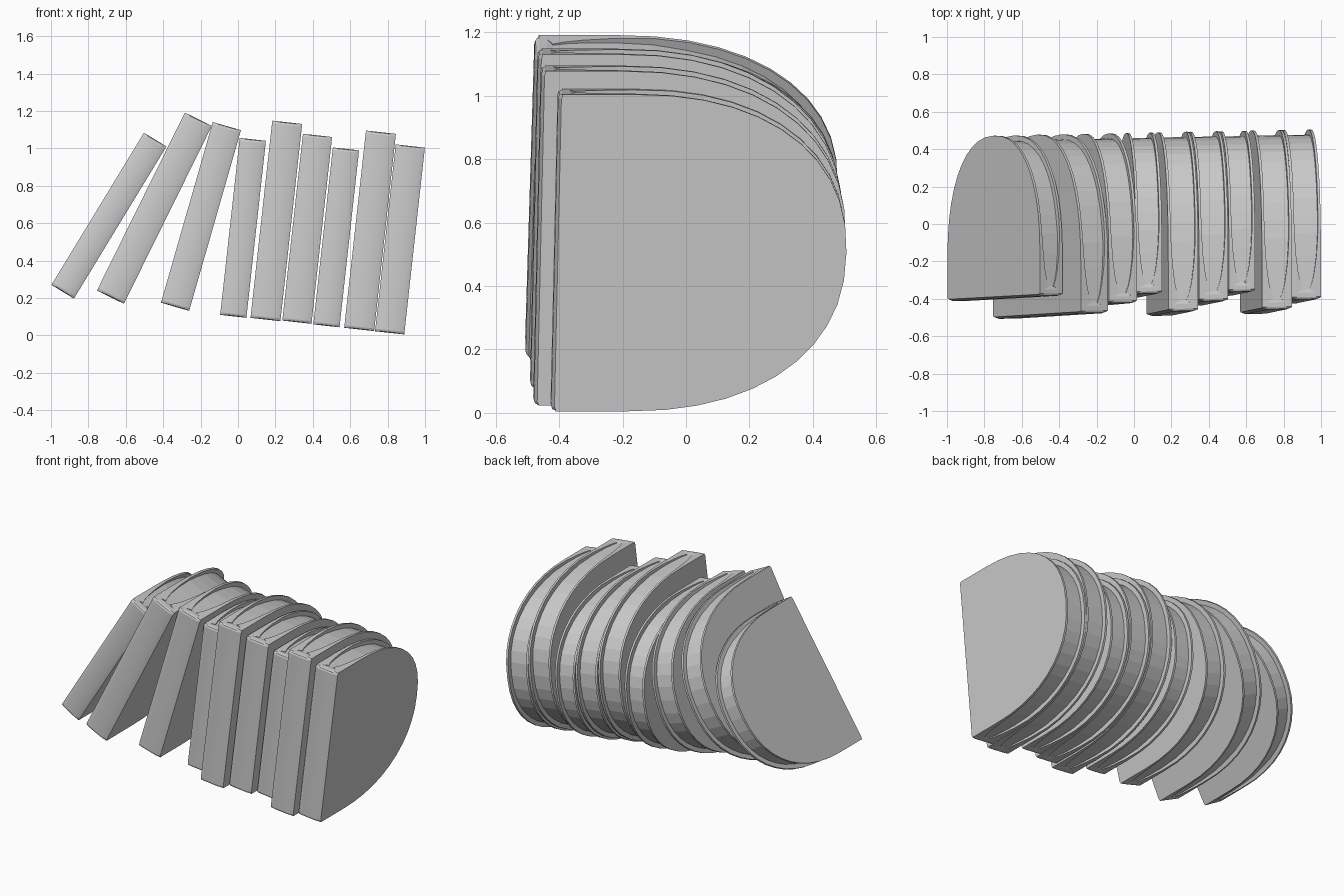
import bpy
import bmesh
from math import sin, cos, pi, radians, sqrt
from mathutils import Vector, Matrix

if "Cube" in bpy.data.objects:
    bpy.data.objects.remove(bpy.data.objects["Cube"], do_unlink=True)

grey = bpy.data.materials.new("plain_grey")
grey.use_nodes = True
COLOUR = (0.6, 0.6, 0.6, 1)
grey.diffuse_color = COLOUR
grey.node_tree.nodes["Principled BSDF"].inputs["Base Color"].default_value = COLOUR

FRONT_STEPS = (0.04, 0.06, 0.1, 0.16)   # stations on the straight part, by depth
STEPS = 11                              # facets on each quarter of the curve
LIP = 0.014                             # cover thickness at the back


def d_outline(depth, height):
    """Rounded D from the top front corner round the back to the bottom."""
    half, straight, power = height / 2, 0.26 * depth, 2 / 2.25
    top = [(0, half - 0.014), (0.004, half - 0.004), (0.014, half)]
    top += [(f * depth, half) for f in FRONT_STEPS]
    for i in range(STEPS):
        a = pi / 2 * (1 - i / STEPS)
        top.append((straight + (depth - straight) * max(cos(a), 0) ** power,
                    half * sin(a) ** power))
    return top + [(depth, 0)] + [(y, -z) for y, z in reversed(top)]


def make_book(name, height, thick, x, z, lean):
    depth, w = 0.915 * height, thick / 2
    points = [Vector(p) for p in d_outline(depth, height)]
    bm = bmesh.new()
    rows = []
    for i, p in enumerate(points):
        along = points[min(i + 1, len(points) - 1)] - points[max(i - 1, 0)]
        inward = Vector((along.y, -along.x)).normalized()
        u = min(1, (p.x / depth - 0.045) / 0.45)
        if u > 0:      # page recess widens and deepens away from the spine
            h = (w - LIP) * sqrt(1 - (1 - u) ** 2)
            q = p + inward * (0.004 + 0.024 * u)
            section = [(-w, p), (-h, p), (-h, q), (h, q), (h, p), (w, p)]
        else:          # spine, bulging slightly in the middle
            edge = p + Vector((0.01, 0)) if p.x < 0.01 else p
            h = 0.65 * w
            section = [(-w, edge), (-h, p), (-h, p), (h, p), (h, p), (w, edge)]
        rows.append([bm.verts.new((sx, s.x, s.y)) for sx, s in section])
    spine = []
    for i, row in enumerate(rows):
        after = rows[(i + 1) % len(rows)]
        for k in range(len(row) - 1):
            face = bm.faces.new((row[k], row[k + 1], after[k + 1], after[k]))
            face.smooth = i == len(rows) - 1
    # flat covers
    bm.faces.new([r[0] for r in rows])
    bm.faces.new([r[-1] for r in reversed(rows)])
    bmesh.ops.remove_doubles(bm, verts=bm.verts, dist=0.0003)
    bmesh.ops.recalc_face_normals(bm, faces=bm.faces)
    # lean sideways, then skew slightly so the row drifts back
    bm.transform(Matrix.Translation((x, 0.485 - depth, z))
                 @ Matrix.Rotation(radians(lean), 4, 'Y'))
    for v in bm.verts:
        v.co.y += 0.022 * v.co.x + 0.02 * (v.co.z - 0.5)
    mesh = bpy.data.meshes.new(name)
    bm.to_mesh(mesh)
    bm.free()
    mesh.materials.append(grey)
    bpy.context.collection.objects.link(bpy.data.objects.new(name, mesh))


SIZES = {"small": (0.952, 0.141), "large": (1.061, 0.161), "medium": (1.005, 0.157)}
# size, centre x, centre z, sideways lean
ROW = [("small", -0.69, 0.64, 31.3), ("large", -0.447, 0.68, 26.3),
       ("medium", -0.198, 0.636, 16), ("small", 0.027, 0.575, 6.3),
       ("large", 0.205, 0.612, 6.3), ("medium", 0.37, 0.57, 6.3),
       ("small", 0.525, 0.524, 6.3), ("large", 0.706, 0.559, 6.3),
       ("medium", 0.866, 0.513, 6.3)]
for n, (size, x, z, lean) in enumerate(ROW, 1):
    make_book(f"{size}_book_{n}", *SIZES[size], x, z, lean)
